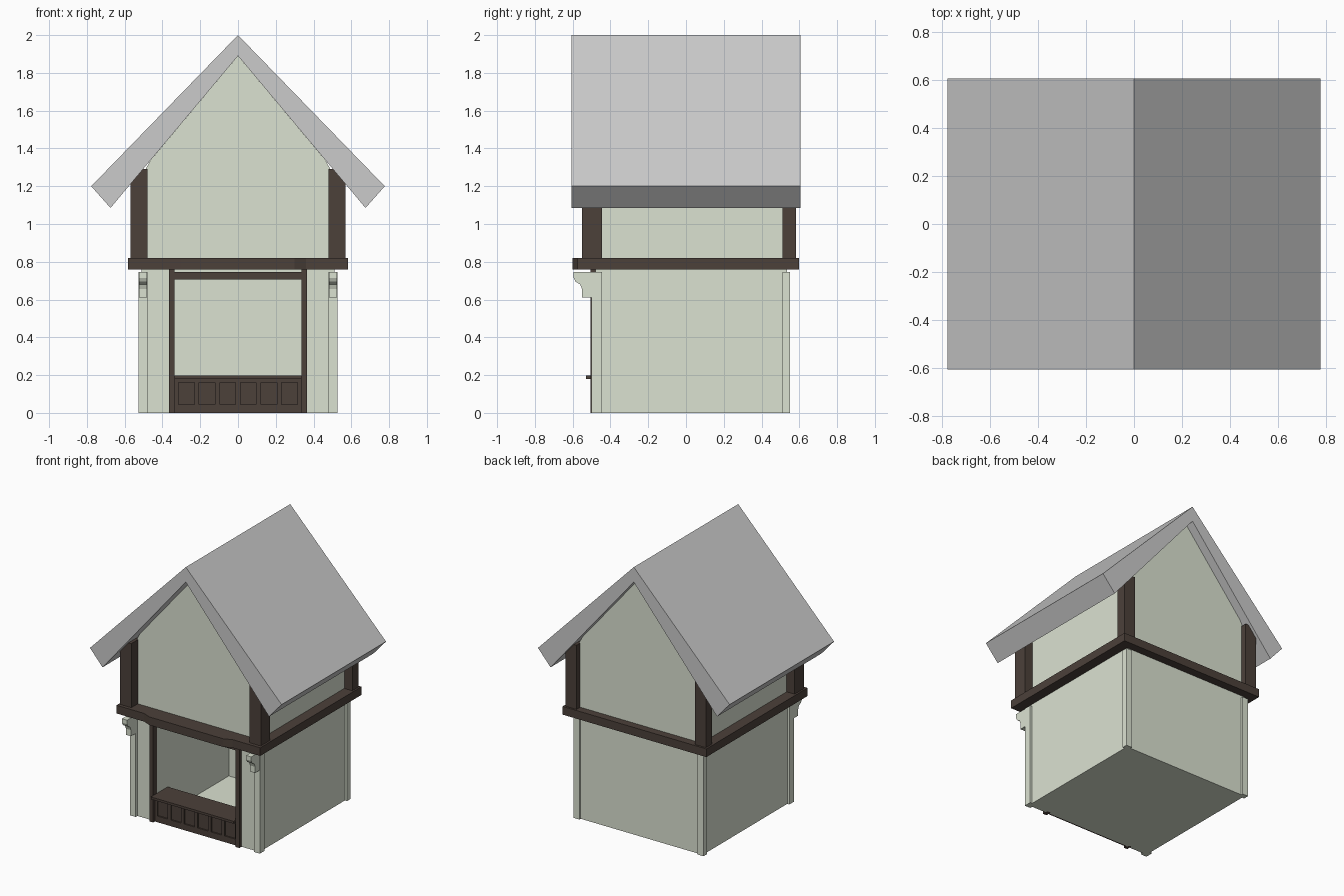
import bpy
import bmesh

if "Cube" in bpy.data.objects:
    bpy.data.objects.remove(bpy.data.objects["Cube"], do_unlink=True)


def material(name, rgb):
    mat = bpy.data.materials.new(name)
    mat.use_nodes = True
    mat.diffuse_color = (*rgb, 1)
    mat.node_tree.nodes["Principled BSDF"].inputs["Base Color"].default_value = (*rgb, 1)
    return mat


PLASTER = material("pale_green_plaster", (0.71, 0.76, 0.64))
TIMBER = material("dark_brown_timber", (0.072, 0.052, 0.042))
SLATE = material("grey_roof", (0.60, 0.60, 0.60))


def finish(name, bm, mat):
    bmesh.ops.recalc_face_normals(bm, faces=bm.faces)
    mesh = bpy.data.meshes.new(name)
    bm.to_mesh(mesh)
    bm.free()
    mesh.materials.append(mat)
    obj = bpy.data.objects.new(name, mesh)
    bpy.context.scene.collection.objects.link(obj)
    return obj


def prism(name, profile, axis, lo, hi, mat):
    """Extrude a 2D profile along one axis, from lo to hi."""
    bm = bmesh.new()
    verts = []
    for p in profile:
        co = list(p)
        co.insert(axis, lo)
        verts.append(bm.verts.new(co))
    face = bm.faces.new(verts)
    new = bmesh.ops.extrude_face_region(bm, geom=[face])["geom"]
    move = [0, 0, 0]
    move[axis] = hi - lo
    bmesh.ops.translate(bm, vec=move, verts=[g for g in new if isinstance(g, bmesh.types.BMVert)])
    return finish(name, bm, mat)


def box(name, x, y, z, mat):
    return prism(name, [(x[0], y[0]), (x[1], y[0]), (x[1], y[1]), (x[0], y[1])], 2, *z, mat)


def pair(name, x, y, z, mat):
    """Matching boxes on the left (+x) and right (-x)."""
    box("left_" + name, x, y, z, mat)
    box("right_" + name, (-x[1], -x[0]), y, z, mat)


# Outer wall faces, and the inner faces of the thick-walled room
W, FRONT, BACK = 0.51, -0.48, 0.535
ROOM_W, ROOM_FRONT, ROOM_BACK = 0.337, -0.335, 0.375
BEAM_Z, BEAM_TOP = 0.76, 0.82

# Hollow ground floor with thick walls
box("floor", (-W, W), (FRONT, BACK), (0, 0.005), PLASTER)
box("back_wall", (-W, W), (ROOM_BACK, BACK), (0.005, BEAM_Z), PLASTER)
pair("side_wall", (ROOM_W, W), (FRONT, ROOM_BACK), (0.005, BEAM_Z), PLASTER)
box("wall_over_opening", (-ROOM_W, ROOM_W), (FRONT, ROOM_FRONT), (0.715, BEAM_Z), PLASTER)

# Corner pilasters and the curved brackets above the front ones
pair("front_pilaster", (0.48, 0.527), (-0.50, -0.445), (0, 0.745), PLASTER)
pair("back_pilaster", (0.48, 0.527), (0.51, 0.55), (0, 0.745), PLASTER)
bracket = [(-0.50, 0.61), (-0.55, 0.61), (-0.55, 0.655), (-0.56, 0.68), (-0.585, 0.695),
           (-0.595, 0.715), (-0.595, 0.745), (-0.50, 0.745)]
prism("left_bracket", bracket, 0, 0.483, 0.524, PLASTER)
prism("right_bracket", bracket, 0, -0.524, -0.483, PLASTER)

# Shop opening frame
pair("opening_post", (0.335, 0.365), (-0.505, -0.46), (0, BEAM_Z), TIMBER)
box("opening_lintel", (-0.335, 0.335), (-0.50, -0.46), (0.705, 0.745), TIMBER)

# Counter with six sunken panels
box("counter_board", (-0.335, 0.335), (-0.475, -0.34), (0.005, 0.18), TIMBER)
box("counter_top", (-0.335, 0.335), (-0.53, ROOM_FRONT), (0.18, 0.197), TIMBER)
box("counter_bottom_rail", (-0.335, 0.335), (-0.485, -0.475), (0, 0.045), TIMBER)
box("counter_top_rail", (-0.335, 0.335), (-0.485, -0.475), (0.16, 0.18), TIMBER)
STEP, PANEL = 0.109, 0.084
for i in range(7):
    c = (i - 3) * STEP
    half = (STEP - PANEL) / 2
    box(f"counter_stile_{i + 1}", (max(c - half, -0.335), min(c + half, 0.335)),
        (-0.485, -0.475), (0.045, 0.16), TIMBER)

# Floor beam, slightly bowed out at the front
beam = [(0.583, -0.575), (0.583, 0.597), (-0.583, 0.597), (-0.583, -0.575),
        (-0.36, -0.575), (-0.30, -0.60), (0.30, -0.60), (0.36, -0.575)]
prism("floor_beam", beam, 2, BEAM_Z, BEAM_TOP, TIMBER)

# Upper storey with gables, and its corner posts
gable = [(-0.505, BEAM_TOP), (0.505, BEAM_TOP), (0.505, 1.26), (0.465, 1.335), (0, 1.89),
         (-0.465, 1.335), (-0.505, 1.26)]
prism("upper_storey", gable, 1, -0.475, 0.54, PLASTER)
pair("upper_front_post", (0.48, 0.57), (-0.55, -0.445), (BEAM_TOP, 1.29), TIMBER)
pair("upper_back_post", (0.48, 0.57), (0.51, 0.583), (BEAM_TOP, 1.29), TIMBER)

# Pitched roof
roof = [(0, 2), (0.777, 1.2), (0.675, 1.085), (0, 1.89), (-0.675, 1.085), (-0.777, 1.2)]
prism("roof", roof, 1, -0.605, 0.605, SLATE)
